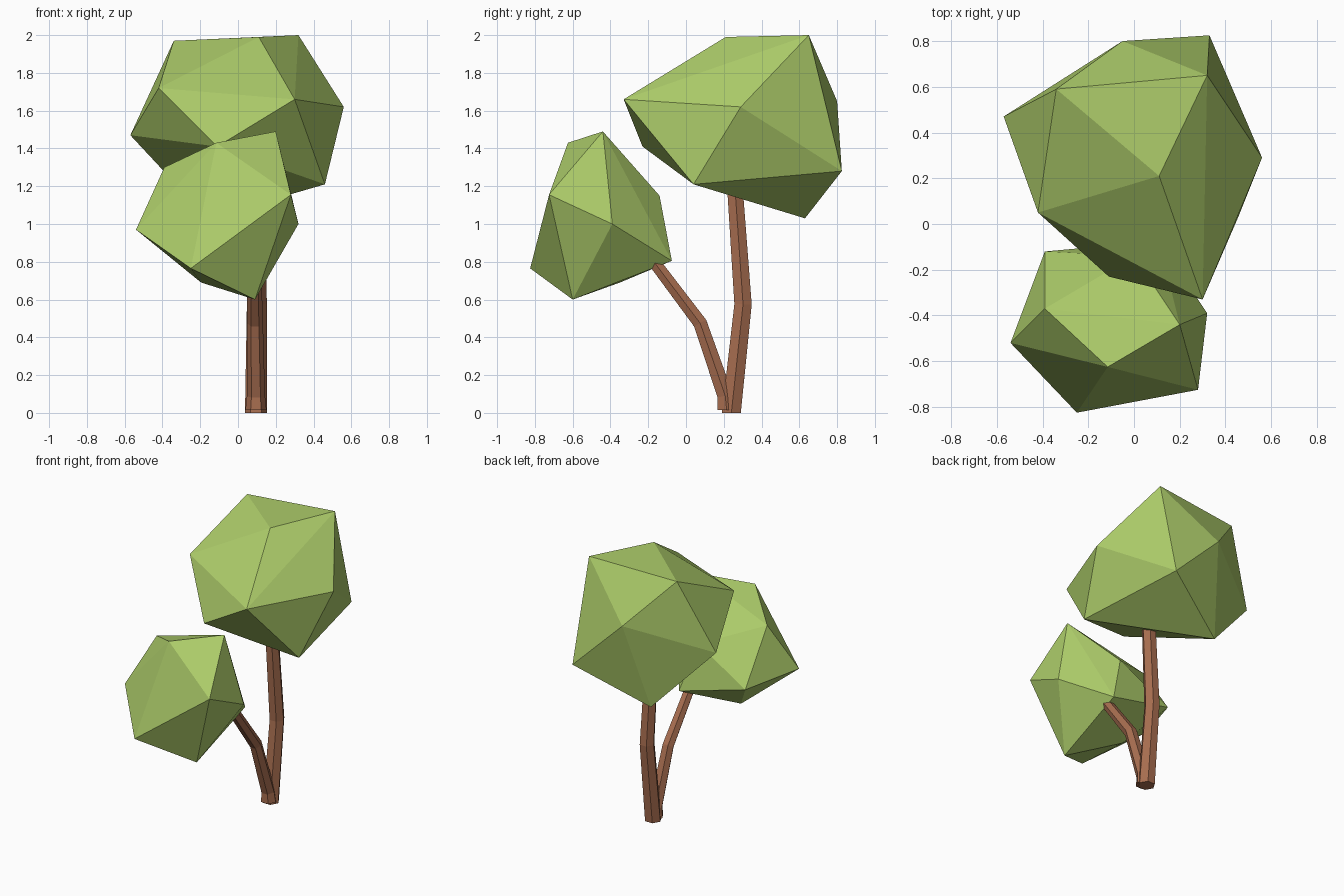
import bpy, bmesh, math
from mathutils import Vector

if "Cube" in bpy.data.objects:
    bpy.data.objects.remove(bpy.data.objects["Cube"])


def material(name, rgb):
    m = bpy.data.materials.new(name)
    m.diffuse_color = (*rgb, 1)
    m.use_nodes = True
    m.node_tree.nodes["Principled BSDF"].inputs["Base Color"].default_value = m.diffuse_color
    return m


leaf = material("leaf green", (0.42, 0.61, 0.145))
bark = material("bark brown", (0.39, 0.155, 0.08))


def finish(name, bm, mat):
    bmesh.ops.recalc_face_normals(bm, faces=bm.faces)
    me = bpy.data.meshes.new(name)
    bm.to_mesh(me)
    bm.free()
    me.materials.append(mat)
    ob = bpy.data.objects.new(name, me)
    bpy.context.collection.objects.link(ob)
    return ob


def crown(name, points):
    """Faceted leaf mass: hull of twelve corner points."""
    bm = bmesh.new()
    for p in points:
        bm.verts.new(p)
    bmesh.ops.convex_hull(bm, input=bm.verts[:])
    return finish(name, bm, leaf)


def limb(name, path, sides=6):
    """Tapered six-sided tube along (x, y, z, radius) stations."""
    bm = bmesh.new()
    pts = [Vector(p[:3]) for p in path]
    rings = []
    for i, p in enumerate(pts):
        a = (p - pts[i - 1]).normalized() if i else Vector((0, 0, 1))
        b = (pts[i + 1] - p).normalized() if i < len(pts) - 1 else a
        t = (a + b).normalized() if i else Vector((0, 0, 1))
        v = t.cross(Vector((1, 0, 0))).normalized()
        u = v.cross(t)
        r = path[i][3]
        angles = [2 * math.pi * k / sides for k in range(sides)]
        rings.append([bm.verts.new(p + r * (u * math.cos(w) + v * math.sin(w)))
                      for w in angles])
    for lo, hi in zip(rings, rings[1:]):
        for k in range(sides):
            n = (k + 1) % sides
            bm.faces.new((lo[k], lo[n], hi[n], hi[k]))
    bm.faces.new(rings[0])
    bm.faces.new(rings[-1])
    return finish(name, bm, bark)


# Main trunk and side trunk
limb("main_trunk", [(0.095, 0.24, 0.0, 0.058), (0.10, 0.302, 0.575, 0.053),
                    (0.09, 0.255, 1.25, 0.047)])
limb("side_trunk", [(0.095, 0.215, 0.015, 0.056), (0.095, 0.208, 0.09, 0.048),
                    (0.09, 0.075, 0.475, 0.042), (0.085, -0.20, 0.84, 0.036)])

# Tall crown at the back
crown("upper_crown", [
    (-0.57, 0.47, 1.47), (-0.05, 0.80, 1.65), (0.33, 0.825, 1.28),
    (0.32, 0.65, 2.0), (0.56, 0.29, 1.62), (0.11, 0.21, 1.99),
    (-0.34, 0.59, 1.97), (-0.42, 0.05, 1.72), (-0.11, -0.23, 1.41),
    (0.30, -0.33, 1.66), (0.46, 0.04, 1.21), (-0.16, 0.63, 1.03)])

# Smaller crown at the front
crown("lower_crown", [
    (-0.54, -0.52, 0.97), (-0.25, -0.825, 0.765), (0.28, -0.725, 1.155),
    (0.32, -0.39, 1.0), (0.20, -0.44, 1.49), (-0.115, -0.625, 1.43),
    (-0.39, -0.37, 1.30), (-0.39, -0.12, 0.93), (0.11, -0.075, 0.805),
    (0.09, -0.60, 0.60), (-0.195, -0.35, 0.69), (0.0, -0.14, 1.15)])
